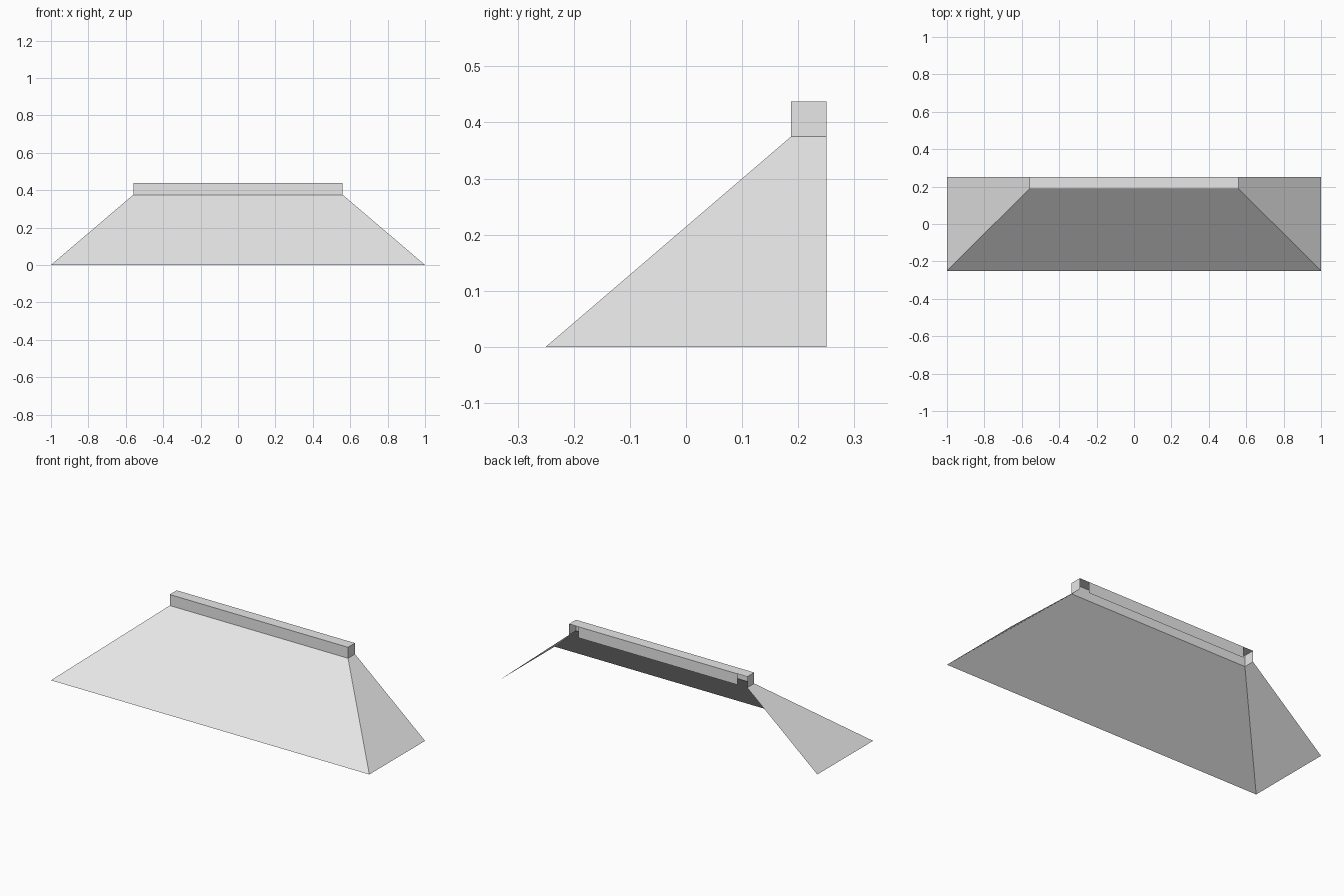
import bpy
import bmesh

cube = bpy.data.objects.get("Cube")
if cube:
    bpy.data.objects.remove(cube, do_unlink=True)

# Single plain grey
grey = bpy.data.materials.new("light_grey")
grey.use_nodes = True
colour = (0.8, 0.8, 0.8, 1.0)
grey.diffuse_color = colour
bsdf = next(n for n in grey.node_tree.nodes if n.type == "BSDF_PRINCIPLED")
bsdf.inputs["Base Color"].default_value = colour

BACK = 0.25             # plane of the open back
FOOT_X, FOOT_Y = 1.0, -0.25
RIM_X, RIM_Y = 0.56, 0.1875
RIM_Z, TOP_Z = 0.375, 0.4375
STRIP_X = 0.5


def outline(x, y, z):
    """Three-sided path, open at the back."""
    return [(-x, BACK, z), (-x, y, z), (x, y, z), (x, BACK, z)]


def make_shell(name, lower, upper, capped=False):
    """Bridge two open paths, optionally closing the upper one."""
    bm = bmesh.new()
    low = [bm.verts.new(p) for p in lower]
    high = [bm.verts.new(p) for p in upper]
    for i in range(len(low) - 1):
        bm.faces.new((low[i], low[i + 1], high[i + 1], high[i]))
    if capped:
        bm.faces.new(high)
    mesh = bpy.data.meshes.new(name)
    bm.to_mesh(mesh)
    bm.free()
    mesh.materials.append(grey)
    obj = bpy.data.objects.new(name, mesh)
    bpy.context.collection.objects.link(obj)
    return obj


# Sloping front and sides, open behind and below
make_shell("sloped_skirt", outline(FOOT_X, FOOT_Y, 0), outline(RIM_X, RIM_Y, RIM_Z))

# Upright rim with its flat top
make_shell("top_rim", outline(RIM_X, RIM_Y, RIM_Z), outline(RIM_X, RIM_Y, TOP_Z), capped=True)

# Back of the rim, leaving a gap at each end
make_shell("rim_back_strip",
           [(STRIP_X, BACK, RIM_Z), (-STRIP_X, BACK, RIM_Z)],
           [(STRIP_X, BACK, TOP_Z), (-STRIP_X, BACK, TOP_Z)])
